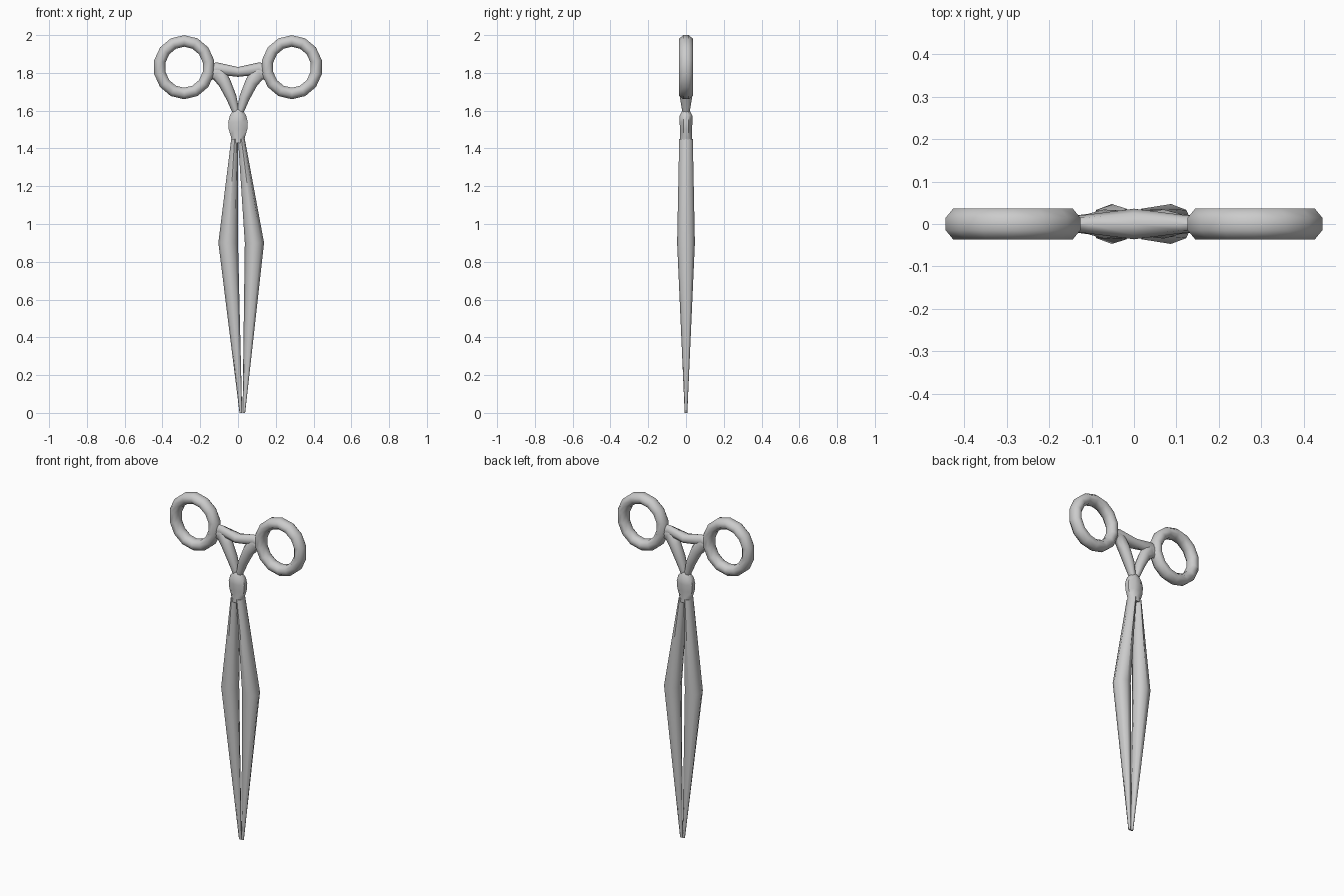
import bpy, bmesh
from math import pi, sin, cos
from mathutils import Vector

if "Cube" in bpy.data.objects:
    bpy.data.objects.remove(bpy.data.objects["Cube"])


def loft(name, stations, sides=8, phase=0.0, level=False, closed=False, angle=40):
    """Tube through (x, z, half_width, half_depth) stations in the xz plane."""
    bm = bmesh.new()
    n = len(stations)
    pts = [Vector((s[0], 0, s[1])) for s in stations]
    rings = []
    for i, (x, z, w, d) in enumerate(stations):
        a = pts[(i - 1) % n] if closed else pts[max(i - 1, 0)]
        b = pts[(i + 1) % n] if closed else pts[min(i + 1, n - 1)]
        t = (b - a).normalized()
        side = Vector((1, 0, 0)) if level else Vector((t.z, 0, -t.x))
        ring = []
        for k in range(sides):
            u = 2 * pi * k / sides + phase
            ring.append(bm.verts.new(pts[i] + side * (w * cos(u)) + Vector((0, d * sin(u), 0))))
        rings.append(ring)
    for i in range(n if closed else n - 1):
        r, s = rings[i], rings[(i + 1) % n]
        for k in range(sides):
            m = (k + 1) % sides
            bm.faces.new((r[k], r[m], s[m], s[k]))
    if not closed:
        bm.faces.new(rings[0])
        bm.faces.new(rings[-1])
    bmesh.ops.recalc_face_normals(bm, faces=bm.faces)
    me = bpy.data.meshes.new(name)
    bm.to_mesh(me)
    bm.free()
    ob = bpy.data.objects.new(name, me)
    bpy.context.collection.objects.link(ob)
    bpy.ops.object.select_all(action='DESELECT')
    ob.select_set(True)
    bpy.context.view_layer.objects.active = ob
    bpy.ops.object.shade_smooth_by_angle(angle=angle * pi / 180)
    return ob


# Blades: slightly open, the tips drifting to the right
loft("left_blade", [(0.015, 0, 0.007, 0.007), (-0.052, 0.9, 0.052, 0.047),
                    (-0.018, 1.45, 0.018, 0.036)], level=True, angle=50)
loft("right_blade", [(0.031, 0, 0.007, 0.007), (0.087, 0.9, 0.051, 0.047),
                     (0.018, 1.45, 0.018, 0.036)], level=True, angle=50)

# Pivot knuckle joining blades and handles
loft("pivot", [(0, 1.43, 0.035, 0.035), (0, 1.46, 0.04, 0.033), (0, 1.50, 0.053, 0.034),
               (0, 1.54, 0.056, 0.037), (0, 1.575, 0.046, 0.036), (0, 1.605, 0.025, 0.018)],
     phase=pi / 8, level=True, angle=50)

# Handle arms and finger rings, one per side
for label, s in (("left", -1), ("right", 1)):
    loft(label + "_arm", [(s * 0.010, 1.59, 0.018, 0.019), (s * 0.035, 1.67, 0.028, 0.032),
                          (s * 0.072, 1.75, 0.034, 0.034), (s * 0.108, 1.805, 0.046, 0.024),
                          (s * 0.155, 1.80, 0.04, 0.018)], angle=60)
    count = 14
    loft(label + "_finger_ring",
         [(s * 0.285 + 0.132 * sin(2 * pi * i / count), 1.83 + 0.139 * cos(2 * pi * i / count),
           0.033, 0.039) for i in range(count)],
         phase=pi / 8, closed=True, angle=60)

# Bridge between the handles
loft("bridge", [(-0.16, 1.81, 0.04, 0.018), (-0.11, 1.823, 0.032, 0.022), (0, 1.805, 0.026, 0.036),
                (0.11, 1.823, 0.032, 0.022), (0.16, 1.81, 0.04, 0.018)], angle=60)
